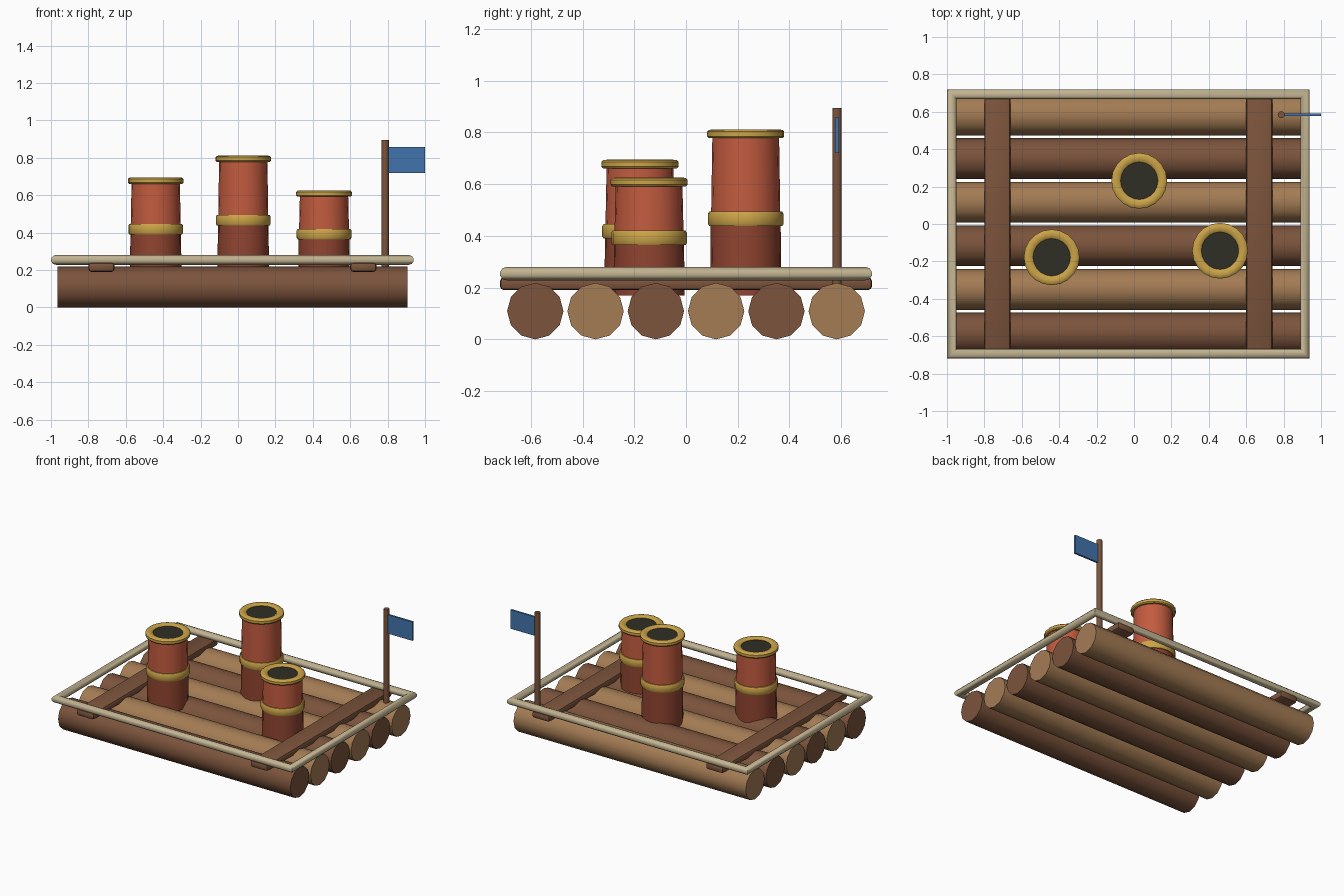
import bpy, bmesh, math
from mathutils import Vector

if "Cube" in bpy.data.objects:
    bpy.data.objects.remove(bpy.data.objects["Cube"])


def material(name, rgb):
    m = bpy.data.materials.new(name)
    m.diffuse_color = (*rgb, 1)
    m.use_nodes = True
    m.node_tree.nodes["Principled BSDF"].inputs["Base Color"].default_value = m.diffuse_color
    return m


LIGHT = material("light wood", (0.37, 0.20, 0.088))
DARK = material("dark wood", (0.20, 0.088, 0.045))
ROPE = material("pale rail", (0.55, 0.46, 0.29))
RED = material("brick red", (0.54, 0.105, 0.05))
DEEP = material("deep red", (0.28, 0.058, 0.03))
GOLD = material("gold", (0.60, 0.37, 0.065))
SOOT = material("soot", (0.028, 0.027, 0.018))
BLUE = material("flag blue", (0.055, 0.175, 0.42))


def finish(bm, name, mat, angle=40):
    bmesh.ops.recalc_face_normals(bm, faces=bm.faces)
    me = bpy.data.meshes.new(name)
    bm.to_mesh(me)
    bm.free()
    me.materials.append(mat)
    ob = bpy.data.objects.new(name, me)
    bpy.context.collection.objects.link(ob)
    bpy.ops.object.select_all(action='DESELECT')
    ob.select_set(True)
    bpy.context.view_layer.objects.active = ob
    if angle:
        bpy.ops.object.shade_smooth_by_angle(angle=math.radians(angle))
    return ob


def lathe(name, mat, profile, loc, n=20, closed=False, angle=40):
    """Revolve (radius, z) points about the vertical; open profiles get end caps."""
    bm = bmesh.new()
    rings = [[bm.verts.new((loc[0] + r * math.cos(2 * math.pi * i / n),
                            loc[1] + r * math.sin(2 * math.pi * i / n), z))
              for i in range(n)] for r, z in profile]
    pairs = list(zip(rings, rings[1:])) + ([(rings[-1], rings[0])] if closed else [])
    for a, b in pairs:
        for i in range(n):
            j = (i + 1) % n
            bm.faces.new((a[i], a[j], b[j], b[i]))
    if not closed:
        bm.faces.new(rings[0])
        bm.faces.new(rings[-1])
    return finish(bm, name, mat, angle)


def box(name, mat, lo, hi, bevel=0.0):
    bm = bmesh.new()
    bmesh.ops.create_cube(bm, size=1)
    for v in bm.verts:
        v.co = Vector([l + (c + 0.5) * (h - l) for l, h, c in zip(lo, hi, v.co)])
    if bevel:
        bmesh.ops.bevel(bm, geom=bm.edges[:], offset=bevel, segments=2,
                        profile=0.5, affect='EDGES')
    return finish(bm, name, mat, 40 if bevel else 0)


# Six logs, alternating dark and light
for k in range(6):
    bm = bmesh.new()
    n, r, y0 = 12, 0.109, -0.583 + k * 0.2332
    ends = [[bm.verts.new((x, y0 + r * math.cos(2 * math.pi * i / n),
                           r + r * math.sin(2 * math.pi * i / n))) for i in range(n)]
            for x in (-0.965, 0.905)]
    for i in range(n):
        j = (i + 1) % n
        bm.faces.new((ends[0][i], ends[0][j], ends[1][j], ends[1][i]))
    for e in ends:
        bm.faces.new(e)
    finish(bm, f"log_{k + 1}", LIGHT if k % 2 else DARK)

# Two flat cross beams
for name, x in (("left_beam", -0.73), ("right_beam", 0.67)):
    box(name, DARK, (x - 0.07, -0.72, 0.19), (x + 0.07, 0.72, 0.24), 0.016)

# Rail: a tube with mitred corners around the deck
bm = bmesh.new()
n, r = 10, 0.026
rings = []
for sx, sy in ((-1, -1), (1, -1), (1, 1), (-1, 1)):
    ring = []
    for i in range(n):
        a = 2 * math.pi * (i + 0.5) / n
        d = r * math.cos(a)
        ring.append(bm.verts.new((-0.03 + sx * (0.944 + d), sy * (0.694 + d),
                                  0.254 + r * math.sin(a))))
    rings.append(ring)
for k in range(4):
    a, b = rings[k], rings[(k + 1) % 4]
    for i in range(n):
        j = (i + 1) % n
        bm.faces.new((a[i], a[j], b[j], b[i]))
finish(bm, "rail", ROPE)

# Three chimneys: deep base, red stack, gold band and lip, sooty opening
for name, x, y, band, top in (("left", -0.44, -0.178, 0.418, 0.695),
                              ("middle", 0.028, 0.231, 0.466, 0.812),
                              ("right", 0.46, -0.143, 0.392, 0.626)):
    loc = (x, y)
    lathe(f"{name}_chimney_base", DEEP, [(0.138, 0.17), (0.135, band)], loc)
    lathe(f"{name}_chimney_stack", RED, [(0.134, band), (0.129, top - 0.02)], loc)
    lathe(f"{name}_chimney_band", GOLD,
          [(0.12, band - 0.028), (0.141, band - 0.028), (0.146, band - 0.02),
           (0.146, band + 0.02), (0.141, band + 0.028), (0.12, band + 0.028)], loc, closed=True)
    lathe(f"{name}_chimney_lip", GOLD,
          [(0.10, top - 0.034), (0.143, top - 0.034), (0.149, top - 0.027),
           (0.149, top - 0.009), (0.142, top - 0.002), (0.125, top),
           (0.108, top - 0.003), (0.10, top - 0.01)], loc, closed=True)
    lathe(f"{name}_chimney_opening", SOOT, [(0.102, top - 0.03), (0.102, top - 0.012)], loc)

# Flag on its pole
lathe("flag_pole", DARK, [(0.019, 0.18), (0.019, 0.895)], (0.787, 0.584), n=10)
box("flag", BLUE, (0.80, 0.577, 0.72), (1.0, 0.591, 0.857))
